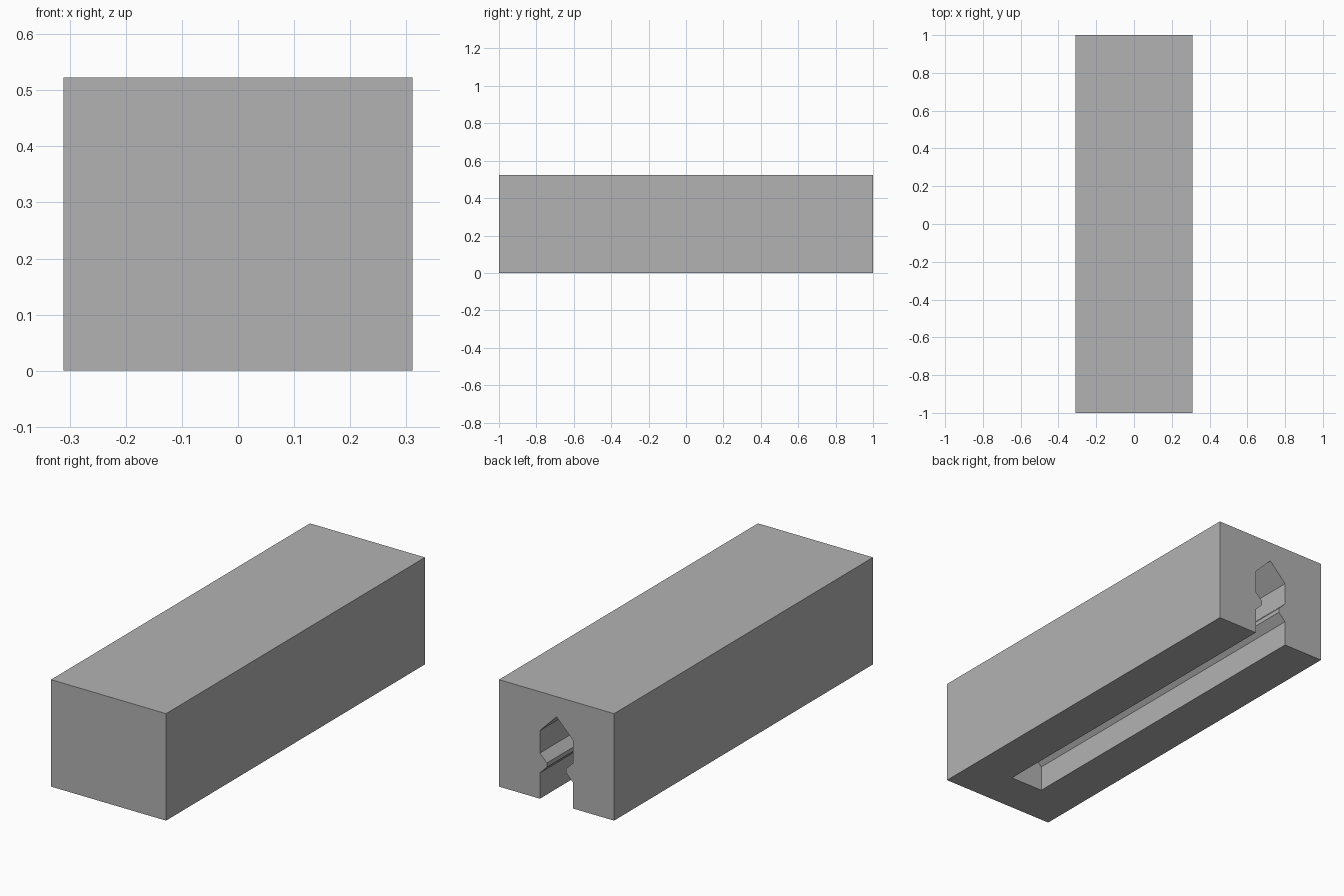
import bpy
import bmesh

if "Cube" in bpy.data.objects:
    bpy.data.objects.remove(bpy.data.objects["Cube"])

HALF_W, HEIGHT = 0.311, 0.523      # block half width and height
FRONT, BACK = -1.0, 1.0            # block ends
SLOT_FRONT = -0.787                # closed end of the channel

grey = bpy.data.materials.new("plain grey")
grey.diffuse_color = (0.448, 0.448, 0.448, 1)
grey.use_nodes = True
grey.node_tree.nodes["Principled BSDF"].inputs["Base Color"].default_value = grey.diffuse_color

# Right half of the block outline at the back: outer wall, roof, peaked keyed channel
channel = [(0.09, 0), (0.09, 0.126), (0.052, 0.164), (0.052, 0.185),
           (0.09, 0.223), (0.09, 0.333), (0, 0.424)]
channel += [(-x, z) for x, z in reversed(channel[:-1])]
outer = [(-HALF_W, 0), (-HALF_W, HEIGHT), (HALF_W, HEIGHT), (HALF_W, 0)]

bm = bmesh.new()


def ring(points, y):
    return [bm.verts.new((x, y, z)) for x, z in points]


def strip(a, b):
    """Join two matching open outlines with quads."""
    for i in range(len(a) - 1):
        bm.faces.new((a[i], a[i + 1], b[i + 1], b[i]))


# Outer walls and solid front end
outer_front, outer_back = ring(outer, FRONT), ring(outer, BACK)
strip(outer_front, outer_back)
bm.faces.new(outer_front)

# Channel walls, blind end wall and notched back end
slot_front, slot_back = ring(channel, SLOT_FRONT), ring(channel, BACK)
strip(slot_front, slot_back)
bm.faces.new(slot_front)
bm.faces.new(outer_back + slot_back)

# U-shaped underside around the channel opening
bm.faces.new((outer_front[0], outer_front[3], outer_back[3], slot_back[0],
              slot_front[0], slot_front[-1], slot_back[-1], outer_back[0]))

bmesh.ops.recalc_face_normals(bm, faces=bm.faces)
mesh = bpy.data.meshes.new("slotted_block")
bm.to_mesh(mesh)
bm.free()
mesh.materials.append(grey)
block = bpy.data.objects.new("slotted_block", mesh)
bpy.context.collection.objects.link(block)
